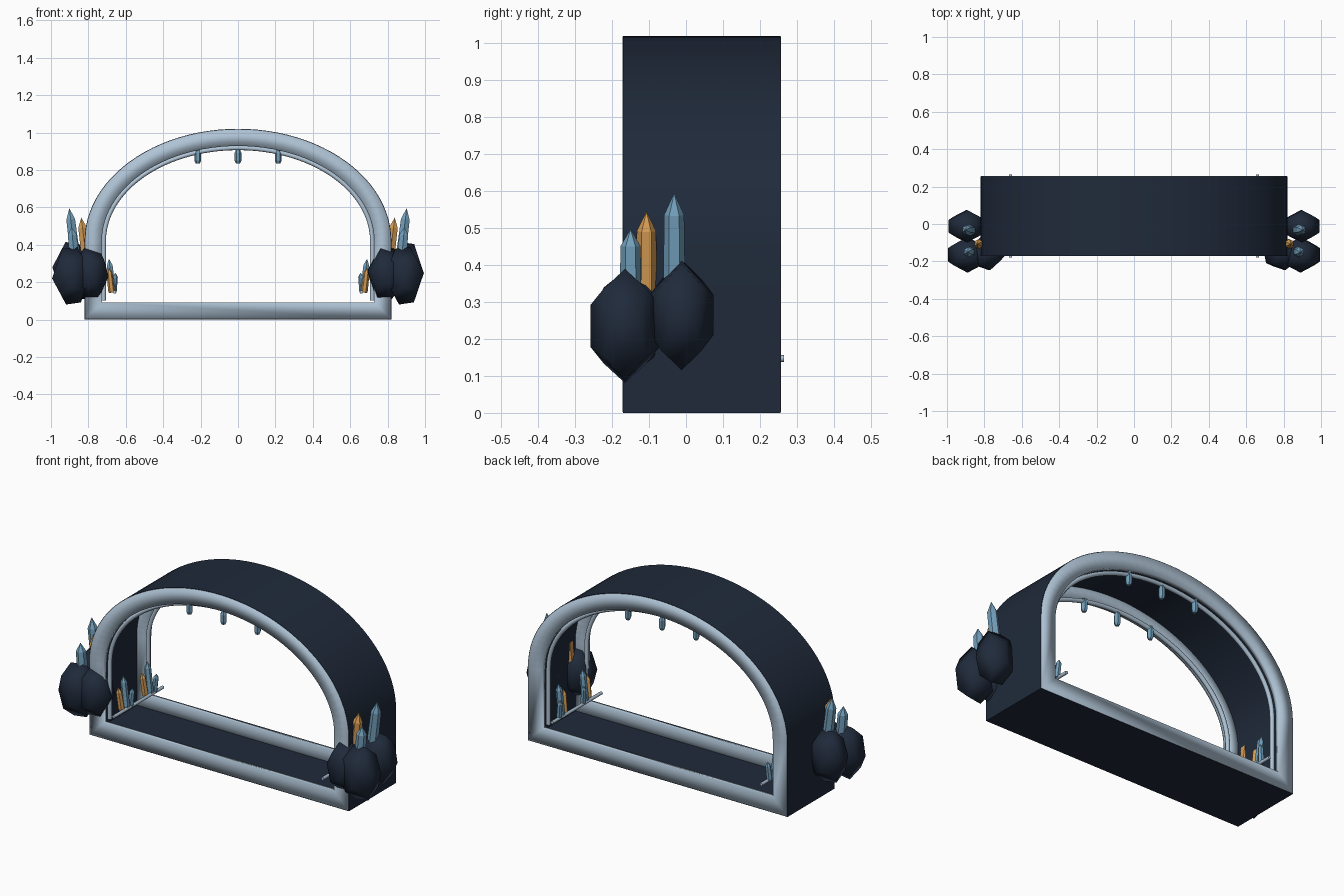
import bpy, bmesh, math
from mathutils import Vector, Matrix, Euler

cube = bpy.data.objects.get("Cube")
if cube:
    bpy.data.objects.remove(cube, do_unlink=True)


def material(name, rgb):
    m = bpy.data.materials.new(name)
    m.use_nodes = True
    m.diffuse_color = (*rgb, 1)
    bsdf = next(n for n in m.node_tree.nodes if n.type == 'BSDF_PRINCIPLED')
    bsdf.inputs["Base Color"].default_value = (*rgb, 1)
    bsdf.inputs["Roughness"].default_value = 0.7
    return m


NAVY = material("dark navy stone", (0.014, 0.023, 0.043))
SILVER = material("pale silver blue", (0.43, 0.55, 0.67))
BLUE = material("blue crystal", (0.17, 0.35, 0.50))
AMBER = material("amber crystal", (0.66, 0.33, 0.09))

FRONT, BACK = -0.17, 0.255
HALF_W, SPRING, RISE = 0.82, 0.42, 0.60


def finish(name, bm, mat, smooth=None):
    """Turn a bmesh into an object; smooth is the sharp-edge angle in degrees."""
    bmesh.ops.recalc_face_normals(bm, faces=bm.faces)
    me = bpy.data.meshes.new(name)
    bm.to_mesh(me)
    bm.free()
    me.materials.append(mat)
    if smooth:
        me.polygons.foreach_set("use_smooth", [True] * len(me.polygons))
        me.set_sharp_from_angle(angle=math.radians(smooth))
    ob = bpy.data.objects.new(name, me)
    bpy.context.collection.objects.link(ob)
    return ob


def arch_path(inset, steps=48):
    """Outline of the archway, moved inward, as (x, z) points."""
    w, h = HALF_W - inset, RISE - inset
    arc = [(w * math.cos(math.pi * i / steps), SPRING + h * math.sin(math.pi * i / steps))
           for i in range(steps + 1)]
    return [(w, inset)] + arc + [(-w, inset)]


def arch_sweep(name, section, mat, smooth):
    """Closed sweep of an (inset, y) section around the archway."""
    bm = bmesh.new()
    rings = [[bm.verts.new((x, y, z)) for x, z in arch_path(o)] for o, y in section]
    n = len(rings[0])
    for a, b in zip(rings, rings[1:] + rings[:1]):
        for i in range(n):
            j = (i + 1) % n
            bm.faces.new((a[i], a[j], b[j], b[i]))
    return finish(name, bm, mat, smooth)


def box_section(o1, o2, y1, y2):
    return [(o1, y1), (o1, y2), (o2, y2), (o2, y1)]


def tube(name, points, radius, mat):
    cu = bpy.data.curves.new(name, 'CURVE')
    cu.dimensions = '3D'
    cu.bevel_depth, cu.bevel_resolution, cu.use_fill_caps = radius, 2, True
    sp = cu.splines.new('POLY')
    sp.points.add(len(points) - 1)
    for p, co in zip(sp.points, points):
        p.co = (*co, 1)
    cu.materials.append(mat)
    ob = bpy.data.objects.new(name, cu)
    bpy.context.collection.objects.link(ob)


def crystal(name, base, tip, r, mat, profile=((0.85, 0), (1, 0.1), (0.9, 0.8), (0, 1))):
    """Six-sided crystal from base to tip; profile holds (radius, height) shares."""
    base, axis = Vector(base), Vector(tip) - Vector(base)
    turn = axis.to_track_quat('Z', 'Y')
    bm = bmesh.new()
    for share, t in profile:
        count = 6 if share else 1
        for i in range(count):
            a = math.tau * i / 6
            bm.verts.new(base + axis * t + turn @ Vector((math.cos(a), math.sin(a), 0)) * r * share)
    bmesh.ops.convex_hull(bm, input=bm.verts)
    bmesh.ops.dissolve_limit(bm, angle_limit=0.02, verts=bm.verts, edges=bm.edges)
    return finish(name, bm, mat)


def rock(name, centre, radii, turn):
    """Twelve-faced boulder with soft shading."""
    phi = (1 + 5 ** 0.5) / 2
    signs = (-1, 1)
    pts = [Vector((a, b, c)) for a in signs for b in signs for c in signs]
    for a in signs:
        for b in signs:
            p, q = a * phi, b / phi
            pts += [Vector((0, p, q)), Vector((q, 0, p)), Vector((p, q, 0))]
    rot = Euler(turn).to_matrix()
    size = Matrix.Diagonal(radii)
    bm = bmesh.new()
    for p in pts:
        bm.verts.new(Vector(centre) + size @ (rot @ p.normalized()))
    bmesh.ops.convex_hull(bm, input=bm.verts)
    bmesh.ops.dissolve_limit(bm, angle_limit=0.05, verts=bm.verts, edges=bm.edges)
    return finish(name, bm, NAVY, 80)


# Tunnel shell with raised rims at both ends
arch_sweep("tunnel_shell", box_section(0, 0.02, FRONT, BACK), NAVY, 40)
arch_sweep("front_rim", box_section(0.002, 0.092, FRONT - 0.002, FRONT + 0.025), SILVER, 180)
arch_sweep("back_rim", box_section(0.002, 0.092, BACK - 0.025, BACK + 0.002), SILVER, 180)

# Inner rails with hanging crystals
for end, y in (("front", -0.13), ("back", 0.215)):
    tube(end + "_rail", [(x, y, z) for x, z in arch_path(0.102)], 0.012, SILVER)
    for i, x in enumerate((-0.215, 0, 0.215)):
        crystal(f"{end}_hanging_crystal_{i + 1}", (x, y, 0.835), (x, y, 0.91), 0.018, BLUE,
                ((0.6, 0), (1, 0.2), (1, 0.75), (0.6, 1)))

# Boulders, side rods and crystal clusters, mirrored left and right
for side, s in (("left", 1), ("right", -1)):
    rock(side + "_rock_rear", (s * 0.895, -0.012, 0.265), (0.105, 0.092, 0.155), (0, 0.1, 0))
    rock(side + "_rock_front", (s * 0.89, -0.165, 0.235), (0.112, 0.1, 0.16), (0, -0.1, 0))
    rock(side + "_rock_inner", (s * 0.79, -0.155, 0.245), (0.1, 0.1, 0.15), (0, 0.1, 0.2))

    crystal(side + "_tall_blue_crystal", (s * 0.865, -0.032, 0.30), (s * 0.902, -0.032, 0.595),
            0.03, BLUE)
    crystal(side + "_short_blue_crystal", (s * 0.87, -0.15, 0.27), (s * 0.89, -0.15, 0.497),
            0.03, BLUE)
    crystal(side + "_amber_crystal", (s * 0.805, -0.107, 0.28), (s * 0.838, -0.107, 0.545),
            0.029, AMBER)

    tube(side + "_floor_rod", [(s * 0.66, -0.18, 0.147), (s * 0.66, 0.265, 0.147)], 0.009, SILVER)
    for place, y in (("front", -0.05), ("back", 0.165)):
        name = f"{side}_{place}_inner"
        crystal(name + "_tall_blue", (s * 0.67, y, 0.145), (s * 0.69, y, 0.325), 0.02, BLUE)
        crystal(name + "_short_blue", (s * 0.665, y + 0.03, 0.145), (s * 0.655, y + 0.035, 0.25),
                0.016, BLUE)
        crystal(name + "_amber", (s * 0.675, y - 0.035, 0.145), (s * 0.69, y - 0.045, 0.275),
                0.018, AMBER)
